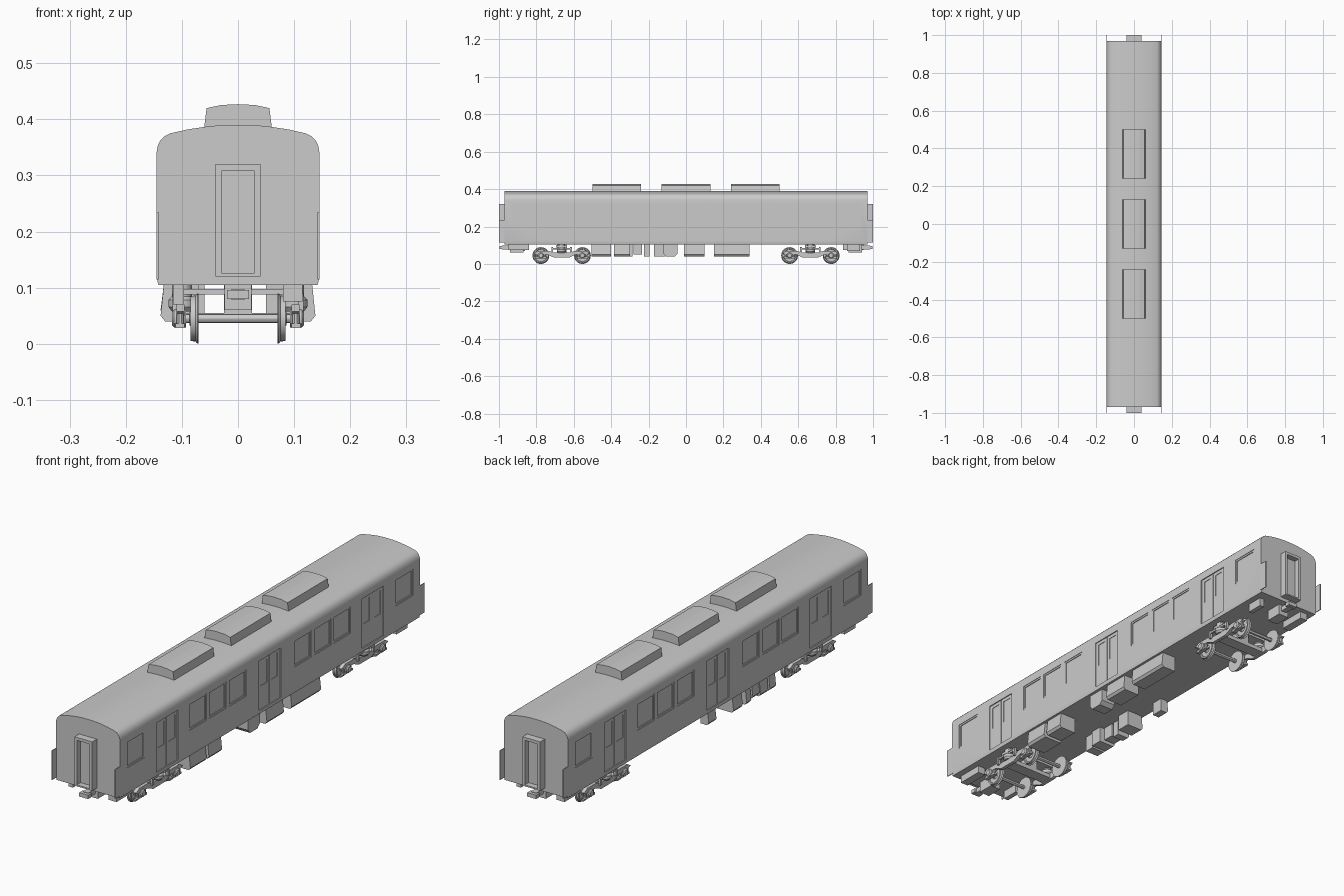
import bpy, bmesh, math
from mathutils import Vector

def finish(name, bm, smooth=False):
    bmesh.ops.recalc_face_normals(bm, faces=bm.faces)
    me = bpy.data.meshes.new(name)
    bm.to_mesh(me)
    bm.free()
    ob = bpy.data.objects.new(name, me)
    bpy.context.collection.objects.link(ob)
    if smooth:
        shade(ob)
    return ob

def shade(ob):
    bpy.ops.object.select_all(action='DESELECT')
    ob.select_set(True)
    bpy.context.view_layer.objects.active = ob
    bpy.ops.object.shade_smooth_by_angle(angle=math.radians(30))

def add_prism(bm, pts, a, b, axis):
    """Extrude a profile: axis 'y' takes (x, z) points, axis 'x' takes (y, z)."""
    def put(p, t):
        return (p[0], t, p[1]) if axis == 'y' else (t, p[0], p[1])
    r0 = [bm.verts.new(put(p, a)) for p in pts]
    r1 = [bm.verts.new(put(p, b)) for p in pts]
    n = len(pts)
    for i in range(n):
        bm.faces.new((r0[i], r0[(i + 1) % n], r1[(i + 1) % n], r1[i]))
    bm.faces.new(r0)
    bm.faces.new(r1)

def prism(name, pts, a, b, axis, smooth=False):
    bm = bmesh.new()
    add_prism(bm, pts, a, b, axis)
    return finish(name, bm, smooth)

def add_box(bm, x0, x1, y0, y1, z0, z1):
    add_prism(bm, [(x0, z0), (x1, z0), (x1, z1), (x0, z1)], y0, y1, 'y')

def boxes(name, items):
    bm = bmesh.new()
    for it in items:
        add_box(bm, *it)
    return finish(name, bm)

def lathe(name, prof, centre, axis, n=24):
    """Closed solid from (position along axis, radius) points."""
    bm = bmesh.new()
    rings = []
    for t, r in prof:
        ring = []
        for i in range(n):
            c, s = r * math.cos(2 * math.pi * i / n), r * math.sin(2 * math.pi * i / n)
            v = {'x': (t, c, s), 'y': (c, t, s), 'z': (c, s, t)}[axis]
            ring.append(bm.verts.new(Vector(centre) + Vector(v)))
        rings.append(ring)
    for p, q in zip(rings, rings[1:]):
        for i in range(n):
            bm.faces.new((p[i], p[(i + 1) % n], q[(i + 1) % n], q[i]))
    bm.faces.new(rings[0])
    bm.faces.new(rings[-1])
    return finish(name, bm, True)

# Car body: rounded shoulders and shallow arched roof
half = [(0.142, 0.105), (0.145, 0.118), (0.145, 0.342), (0.143, 0.353), (0.138, 0.363),
        (0.131, 0.370), (0.121, 0.375), (0.09, 0.382), (0.05, 0.388), (0.02, 0.390)]
body = prism("car_body", half + [(-x, z) for x, z in reversed(half)], -0.97, 0.97, 'y')

# Window and door recesses, in two depths
windows = [(-0.925, -0.81), (-0.52, -0.41), (-0.395, -0.285), (-0.265, -0.155)]
windows += [(-b, -a) for a, b in windows]
doors = [-0.665, 0, 0.665]
bm1, bm2 = bmesh.new(), bmesh.new()
def side_cut(bm, s, depth, y0, y1, z0, z1):
    x0, x1 = sorted((s * (0.145 - depth), s * 0.16))
    add_box(bm, x0, x1, y0, y1, z0, z1)
for s in (-1, 1):
    for a, b in windows:
        side_cut(bm1, s, 0.002, a, b, 0.212, 0.322)
        side_cut(bm2, s, 0.005, a + 0.007, b - 0.007, 0.219, 0.315)
    for c in doors:
        side_cut(bm1, s, 0.004, c - 0.07, c + 0.07, 0.121, 0.324)
        side_cut(bm2, s, 0.006, c - 0.0015, c + 0.0015, 0.123, 0.322)
        for d in (-0.035, 0.035):
            side_cut(bm2, s, 0.006, c + d - 0.02, c + d + 0.02, 0.215, 0.31)
for k, bm in enumerate((bm1, bm2)):
    cutter = finish("recess_cutter", bm)
    cutter.hide_render = True
    mod = body.modifiers.new("recess", 'BOOLEAN')
    mod.object = cutter
    mod.solver = 'EXACT'
    bpy.context.view_layer.objects.active = body
    bpy.ops.object.modifier_apply(modifier=mod.name)
    bpy.data.objects.remove(cutter)
shade(body)

# Roof cooling units with arched lids
for y in (-0.37, 0, 0.37):
    prism("roof_unit", [(-0.061, 0.38), (0.061, 0.38), (0.056, 0.420), (0.03, 0.4255),
          (0, 0.427), (-0.03, 0.4255), (-0.056, 0.420)], y - 0.13, y + 0.13, 'y')

# Ends: gangway frame, corner plates, coupler and end boxes
for e in (-1, 1):
    def at(x0, x1, y0, y1, z0, z1):
        lo, hi = sorted((e * y0, e * y1))
        return (x0, x1, lo, hi, z0, z1)
    boxes("gangway_frame", [at(-0.04, -0.029, 0.969, 1, 0.12, 0.32), at(0.029, 0.04, 0.969, 1, 0.12, 0.32),
                            at(-0.029, 0.029, 0.969, 1, 0.308, 0.32), at(-0.029, 0.029, 0.969, 1, 0.12, 0.126)])
    boxes("gangway_door", [at(-0.029, 0.029, 0.969, 0.976, 0.126, 0.308)])
    boxes("corner_plate", [at(s * 0.1435 - 0.0015, s * 0.1435 + 0.0015, 0.965, 1, 0.115, 0.235) for s in (-1, 1)])
    boxes("coupler", [at(-0.024, 0.024, 0.87, 0.94, 0.06, 0.107), at(-0.012, 0.012, 0.94, 0.985, 0.078, 0.098),
                      at(-0.02, 0.02, 0.975, 0.998, 0.08, 0.096)])
    boxes("end_box", [at(e * -0.0975 - 0.0175, e * -0.0975 + 0.0175, 0.84, 0.95, 0.075, 0.107),
                      at(e * 0.106 - 0.01, e * 0.106 + 0.01, 0.86, 0.93, 0.07, 0.107)])

# Underfloor equipment: (side, inner x, y start, y end, bottom z)
equipment = [(1, 0.05, -0.505, -0.40, 0.04), (1, 0.06, -0.385, -0.30, 0.04),
             (1, 0.06, -0.01, 0.10, 0.04), (1, 0.07, 0.15, 0.34, 0.04),
             (-1, 0.07, -0.385, -0.345, 0.04), (-1, 0.06, -0.335, -0.285, 0.04), (-1, 0.08, -0.28, -0.235, 0.05),
             (-1, 0.08, -0.225, -0.195, 0.04), (-1, 0.06, -0.17, -0.11, 0.04), (-1, 0.10, 0.0, 0.05, 0.05)]
for s, xi, y0, y1, z in equipment:
    prism("underfloor_box", [(s * xi, 0.107), (s * 0.132, 0.107), (s * 0.138, z + 0.01),
                             (s * 0.13, z), (s * xi, z)], y0, y1, 'y')
prism("air_tank", [(-0.12, 0.107), (-0.12, 0.055), (-0.107, 0.04), (-0.06, 0.04),
                   (-0.045, 0.055), (-0.045, 0.107)], 0.065, 0.13, 'x')

# Bogies
frame = [(-0.15, 0.058), (-0.13, 0.07), (-0.07, 0.07), (-0.045, 0.06), (0.045, 0.06), (0.07, 0.07), (0.13, 0.07),
         (0.15, 0.058), (0.13, 0.05), (0.075, 0.05), (0.04, 0.034), (-0.04, 0.034), (-0.075, 0.05), (-0.13, 0.05)]
for yc in (-0.665, 0.665):
    boxes("bogie_bolster", [(-0.115, 0.115, yc - 0.03, yc + 0.03, 0.088, 0.098),
                            (-0.1, 0.1, yc - 0.025, yc + 0.025, 0.038, 0.055),
                            (-0.025, 0.025, yc - 0.025, yc + 0.025, 0.05, 0.107)])
    for d in (-0.111, 0.111):
        lathe("axle", [(-0.112, 0.008), (0.112, 0.008)], (0, yc + d, 0.045), 'x', 12)
    for s in (-1, 1):
        prism("bogie_side_frame", [(yc + y, z) for y, z in frame], s * 0.095, s * 0.11, 'x')
        lathe("air_spring", [(0.058, 0.018), (0.066, 0.024), (0.078, 0.024), (0.084, 0.018), (0.107, 0.018)],
              (s * 0.1, yc, 0), 'z', 16)
        boxes("bogie_damper", [(s * 0.112 - 0.004, s * 0.112 + 0.004, yc - 0.05, yc + 0.05, 0.077, 0.085),
                               (s * 0.112 - 0.005, s * 0.112 + 0.005, yc - 0.055, yc - 0.045, 0.055, 0.09),
                               (s * 0.112 - 0.005, s * 0.112 + 0.005, yc + 0.045, yc + 0.055, 0.055, 0.09)])
        for d in (-0.111, 0.111):
            y = yc + d
            lathe("wheel", [(s * t, r) for t, r in ((0.070, 0.012), (0.070, 0.044), (0.072, 0.045), (0.074, 0.0435),
                  (0.0755, 0.041), (0.085, 0.040), (0.085, 0.034), (0.08, 0.032), (0.08, 0.016), (0.086, 0.012))],
                  (0, y, 0.045), 'x', 28)
            lathe("axle_box", [(s * 0.093, 0.016), (s * 0.114, 0.016), (s * 0.118, 0.011)], (0, y, 0.045), 'x', 12)
            for k in (-0.022, 0.022):
                lathe("axle_spring", [(0.03, 0.007), (0.062, 0.007)], (s * 0.103, y + k, 0), 'z', 10)
            boxes("axle_box_wing", [(s * 0.103 - 0.008, s * 0.103 + 0.008, y - 0.03, y + 0.03, 0.028, 0.036)])
